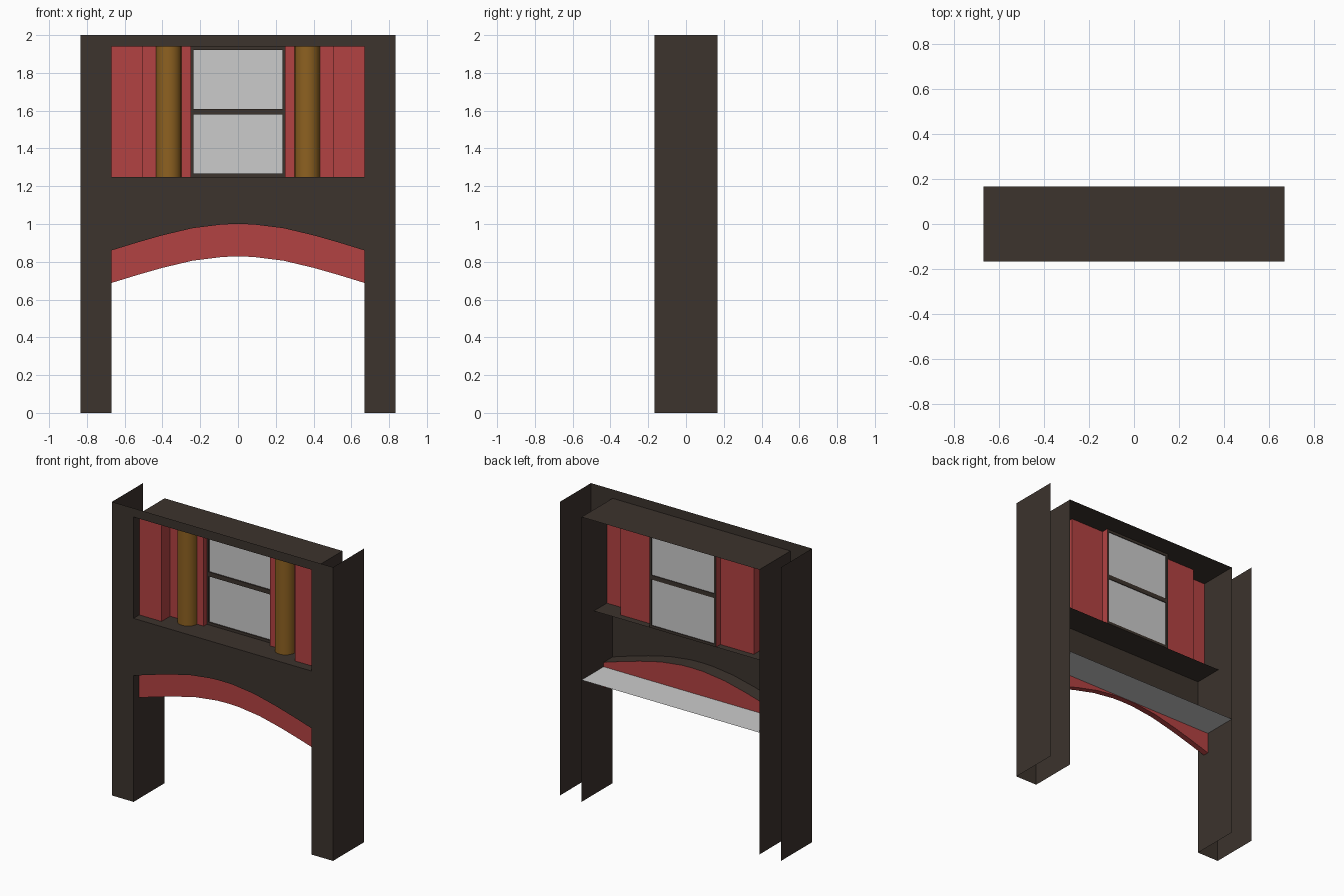
import bpy, math

if "Cube" in bpy.data.objects:
    bpy.data.objects.remove(bpy.data.objects["Cube"])

def mat(name, rgb):
    m = bpy.data.materials.new(name)
    m.diffuse_color = (*rgb, 1)
    m.use_nodes = True
    m.node_tree.nodes["Principled BSDF"].inputs["Base Color"].default_value = m.diffuse_color
    return m

DARK = mat("dark_wood", (0.045, 0.033, 0.026))
RED = mat("red_paint", (0.45, 0.055, 0.055))
GOLD = mat("gold", (0.27, 0.12, 0.015))

def sheet(name, polys, material=None, mirror=False):
    """Object from a list of polygons, optionally mirrored across x = 0."""
    verts, index, faces = [], {}, []
    for poly in polys:
        face = []
        for p in poly:
            k = tuple(round(c, 4) for c in p)
            if k not in index:
                index[k] = len(verts)
                verts.append(k)
            face.append(index[k])
        faces.append(face)
    me = bpy.data.meshes.new(name)
    me.from_pydata(verts, [], faces)
    ob = bpy.data.objects.new(name, me)
    bpy.context.collection.objects.link(ob)
    if material:
        me.materials.append(material)
    if mirror:
        ob.modifiers.new("mirror", 'MIRROR')
    return ob

def rect_xz(x0, x1, z0, z1, y):
    return [(x0, y, z0), (x1, y, z0), (x1, y, z1), (x0, y, z1)]

def rect_yz(y0, y1, z0, z1, x):
    return [(x, y0, z0), (x, y1, z0), (x, y1, z1), (x, y0, z1)]

def rect_xy(x0, x1, y0, y1, z):
    return [(x0, y0, z), (x1, y0, z), (x1, y1, z), (x0, y1, z)]

def box(name, x0, x1, y0, y1, z0, z1, material):
    bpy.ops.mesh.primitive_cube_add(size=1, location=((x0+x1)/2, (y0+y1)/2, (z0+z1)/2))
    ob = bpy.context.object
    ob.name = name
    ob.scale = (x1-x0, y1-y0, z1-z0)
    ob.data.materials.append(material)

W, IN, F, B = 0.833, 0.67, -0.167, 0.167     # outer, inner half widths, front, back
SILL, HEAD = 1.25, 1.94                      # window niche
WALL, WIN = -0.012, 0.035                    # niche wall and window depth
ARCH_F, ARCH_B, BAND = -0.11, -0.07, 0.172   # red arch depth and height
arch = [(0, 1.0), (0.08, 0.998), (0.24, 0.978), (0.40, 0.94), (0.54, 0.9), (IN, 0.86)]
pairs = list(zip(arch, arch[1:]))

# Dark front: leg, header and the panel above the arch
front = [
    [(IN, F, 0), (W, F, 0), (W, F, 2), (IN, F, 2), (IN, F, HEAD), (IN, F, SILL), (IN, F, 0.86)],
    rect_xz(0, IN, HEAD, 2, F),
    [(x, F, z) for x, z in arch] + [(IN, F, SILL), (0, F, SILL)],
]
sheet("front_face", front, DARK, True)

# Open-backed side walls, inside and outside
sheet("outer_side", [rect_yz(F, B, 0, 2, W)], DARK, True)
sheet("inner_side", [rect_yz(F, B, 0, HEAD, IN)[::-1]], DARK, True)

# Niche ceiling and sill, underside of the arched panel
sheet("niche_ceiling", [rect_xy(-IN, IN, F, B, HEAD)], DARK)
sheet("niche_sill", [rect_xy(-IN, IN, F, WIN, SILL)], DARK)
sheet("arch_soffit", [[(a[0], F, a[1]), (a[0], ARCH_B, a[1]), (b[0], ARCH_B, b[1]), (b[0], F, b[1])]
                      for a, b in pairs], DARK, True)

# Red arched band
band = []
for (xa, za), (xb, zb) in pairs:
    la, lb = za - BAND, zb - BAND
    band.append([(xa, ARCH_F, la), (xb, ARCH_F, lb), (xb, ARCH_F, zb), (xa, ARCH_F, za)])
    band.append([(xa, ARCH_B, za), (xb, ARCH_B, zb), (xb, ARCH_B, lb), (xa, ARCH_B, la)])
    band.append([(xa, ARCH_B, la), (xb, ARCH_B, lb), (xb, ARCH_F, lb), (xa, ARCH_F, la)])
sheet("arch_band", band, RED, True)

# Grey shelf behind the arch
sheet("rear_shelf", [rect_xy(-IN, IN, ARCH_B, B, 0.83)[::-1]])

# Red stepped niche wall
sheet("niche_wall", [
    rect_xz(0.503, IN, SILL, HEAD, -0.105),
    rect_yz(WALL, -0.105, SILL, HEAD, 0.503),
    rect_xz(0.30, 0.503, SILL, HEAD, WALL),
    rect_xz(0.25, 0.30, SILL, HEAD, WALL),
    rect_yz(WIN, WALL, SILL, HEAD, 0.25),
], RED, True)

# Half-round gold columns against the wall
N, R, CX = 12, 0.067, 0.367
ring = [(CX - R*math.cos(math.pi*i/N), WALL - R*math.sin(math.pi*i/N)) for i in range(N+1)]
col = sheet("column", [[(*a, SILL), (*b, SILL), (*b, HEAD), (*a, HEAD)]
                       for a, b in zip(ring, ring[1:])], GOLD, True)
for p in col.data.polygons:
    p.use_smooth = True

# Sash window: dark bars and two grey panes
for s, side in ((-1, "left"), (1, "right")):
    xs = sorted((s*0.236, s*0.25))
    box("window_stile_" + side, *xs, 0.022, WIN, SILL, HEAD, DARK)
for part, z0, z1 in (("bottom", SILL, 1.268), ("middle", 1.58, 1.61), ("top", 1.922, HEAD)):
    box("window_rail_" + part, -0.236, 0.236, 0.022, WIN, z0, z1, DARK)
sheet("window_panes", [rect_xz(-0.236, 0.236, 1.268, 1.58, 0.03),
                       rect_xz(-0.236, 0.236, 1.61, 1.922, 0.03)])
